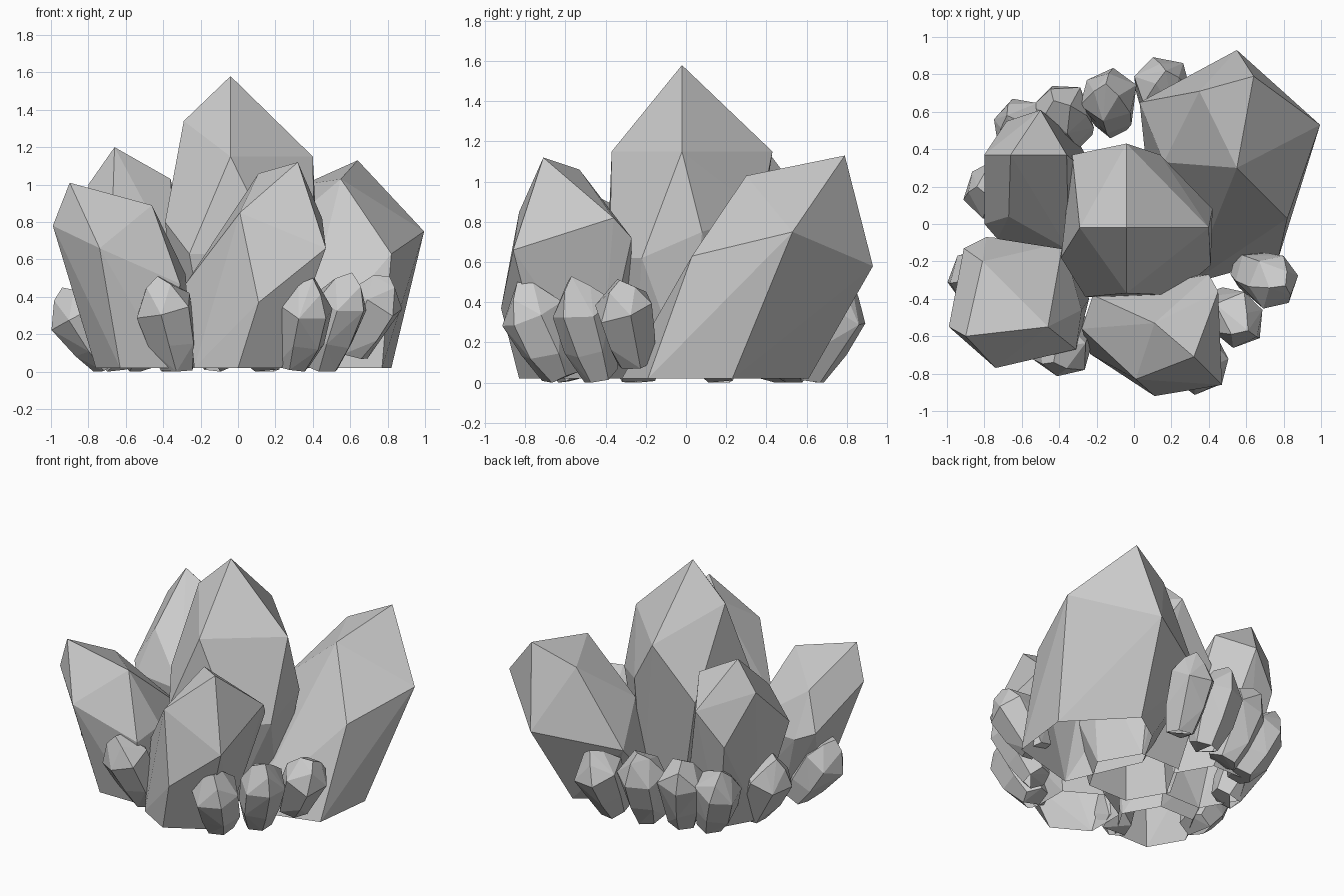
import bpy, bmesh, math, random
from mathutils import Vector

if "Cube" in bpy.data.objects:
    bpy.data.objects.remove(bpy.data.objects["Cube"])

random.seed(4)


def ring(center, axis, radius, sides, turn=0.0, jitter=0.0):
    """Points of a polygon around an axis."""
    axis = Vector(axis).normalized()
    u = axis.cross(Vector((0, 1, 0.01))).normalized()
    v = axis.cross(u)
    pts = []
    for i in range(sides):
        a = turn + 2 * math.pi * i / sides
        r = radius * (1 + random.uniform(-jitter, jitter))
        slide = axis * random.uniform(-jitter, jitter) * 0.25
        pts.append(Vector(center) + u * math.cos(a) * r + v * math.sin(a) * r + slide)
    return pts


def gem(name, pts):
    """Flat-faced convex shell around the given points, open below."""
    bm = bmesh.new()
    for p in pts:
        bm.verts.new(p)
    res = bmesh.ops.convex_hull(bm, input=bm.verts)
    loose = [g for g in res["geom_interior"] if isinstance(g, bmesh.types.BMVert)]
    bmesh.ops.delete(bm, geom=loose, context='VERTS')
    bmesh.ops.dissolve_limit(bm, angle_limit=math.radians(4), verts=bm.verts, edges=bm.edges)
    bmesh.ops.recalc_face_normals(bm, faces=bm.faces)
    under = [f for f in bm.faces if f.normal.z < -0.97]
    bmesh.ops.delete(bm, geom=under, context='FACES')
    mesh = bpy.data.meshes.new(name)
    bm.to_mesh(mesh)
    bm.free()
    ob = bpy.data.objects.new(name, mesh)
    bpy.context.collection.objects.link(ob)
    return ob


def big_crystal(name, tip, corners, base, turn=0.0):
    """Point, shoulder corners and a hexagonal foot (x, y, radius)."""
    x, y, r = base
    gem(name, [tip] + corners + ring((x, y, 0.02), (0, 0, 1), r, 6, turn))


def small_crystal(name, tip, lean=0.74, foot_z=0.03, width=0.156):
    """Short bud leaning outwards from the cluster."""
    tip = Vector(tip)
    foot = Vector((tip.x * lean, tip.y * lean, foot_z))
    axis = tip - foot
    turn = random.uniform(0, 1)
    pts = [tip]
    for t, r in ((0, 0.62), (0.3, 0.86), (0.68, 1.0), (0.9, 0.5)):
        n = 3 if t == 0.9 else 6
        pts += ring(foot + axis * t, axis, width * r, n, turn, 0.08)
    for p in pts:
        p.z = max(p.z, 0.0)
    gem(name, pts)


# Large crystals
big_crystal("centre_crystal", (-0.04, -0.02, 1.58), [
    (0.40, -0.02, 1.15), (-0.04, 0.43, 1.15), (-0.29, -0.02, 1.34), (-0.04, -0.37, 1.15),
    (0.22, -0.38, 0.62), (0.41, -0.22, 0.62), (0.42, 0.08, 0.75), (0.14, 0.37, 0.85),
    (-0.33, 0.37, 0.80), (-0.39, -0.18, 0.80), (-0.26, -0.39, 0.63)], (0, 0, 0.30))
big_crystal("front_crystal", (0.32, -0.71, 1.12), [
    (0.11, -0.53, 1.06), (0.01, -0.83, 0.85), (0.11, -0.92, 0.37), (0.47, -0.86, 0.66),
    (0.45, -0.36, 0.82), (0.40, -0.27, 0.72), (-0.28, -0.56, 0.47), (-0.22, -0.38, 0.55)],
    (0.0, -0.56, 0.27), math.pi / 6)
big_crystal("left_crystal", (-0.90, -0.60, 1.01), [
    (-0.46, -0.55, 0.89), (-0.81, -0.20, 0.80), (-0.99, -0.55, 0.78), (-0.74, -0.77, 0.66),
    (-0.31, -0.67, 0.47), (-0.28, -0.46, 0.52), (-0.38, -0.10, 0.50),
    (-0.91, -0.13, 0.55), (-0.79, -0.07, 0.5)], (-0.50, -0.40, 0.26))
big_crystal("back_left_crystal", (-0.66, 0.37, 1.20), [
    (-0.36, 0.37, 1.03), (-0.50, 0.61, 0.88), (-0.80, 0.37, 1.00), (-0.67, 0.04, 0.90),
    (-0.35, -0.14, 0.62), (-0.73, -0.08, 0.62), (-0.80, 0.0, 0.66), (-0.68, 0.55, 0.65)],
    (-0.43, 0.20, 0.27))
big_crystal("back_right_crystal", (0.64, 0.79, 1.13), [
    (0.55, 0.30, 1.03), (0.35, 0.71, 1.00), (0.995, 0.53, 0.75), (0.55, 0.93, 0.58),
    (0.82, 0.03, 0.63), (0.03, 0.65, 0.48), (0.16, 0.33, 0.70),
    (0.82, 0.23, 0.02), (0.77, -0.19, 0.02), (0.30, -0.32, 0.02), (0.45, 0.61, 0.02)],
    (0.42, 0.18, 0.34))

# Small crystals around the foot
buds = [(0.40, -0.84, 0.50), (0.61, -0.57, 0.53), (0.81, -0.33, 0.51),
        (-0.43, -0.74, 0.51), (-0.94, -0.31, 0.45), (-0.84, 0.20, 0.48),
        (-0.68, 0.58, 0.50), (-0.43, 0.66, 0.54), (-0.15, 0.75, 0.55), (0.17, 0.82, 0.51)]
for i, tip in enumerate(buds):
    small_crystal(f"small_crystal_{i + 1}", tip, foot_z=0.1 if i == 2 else 0.03)
